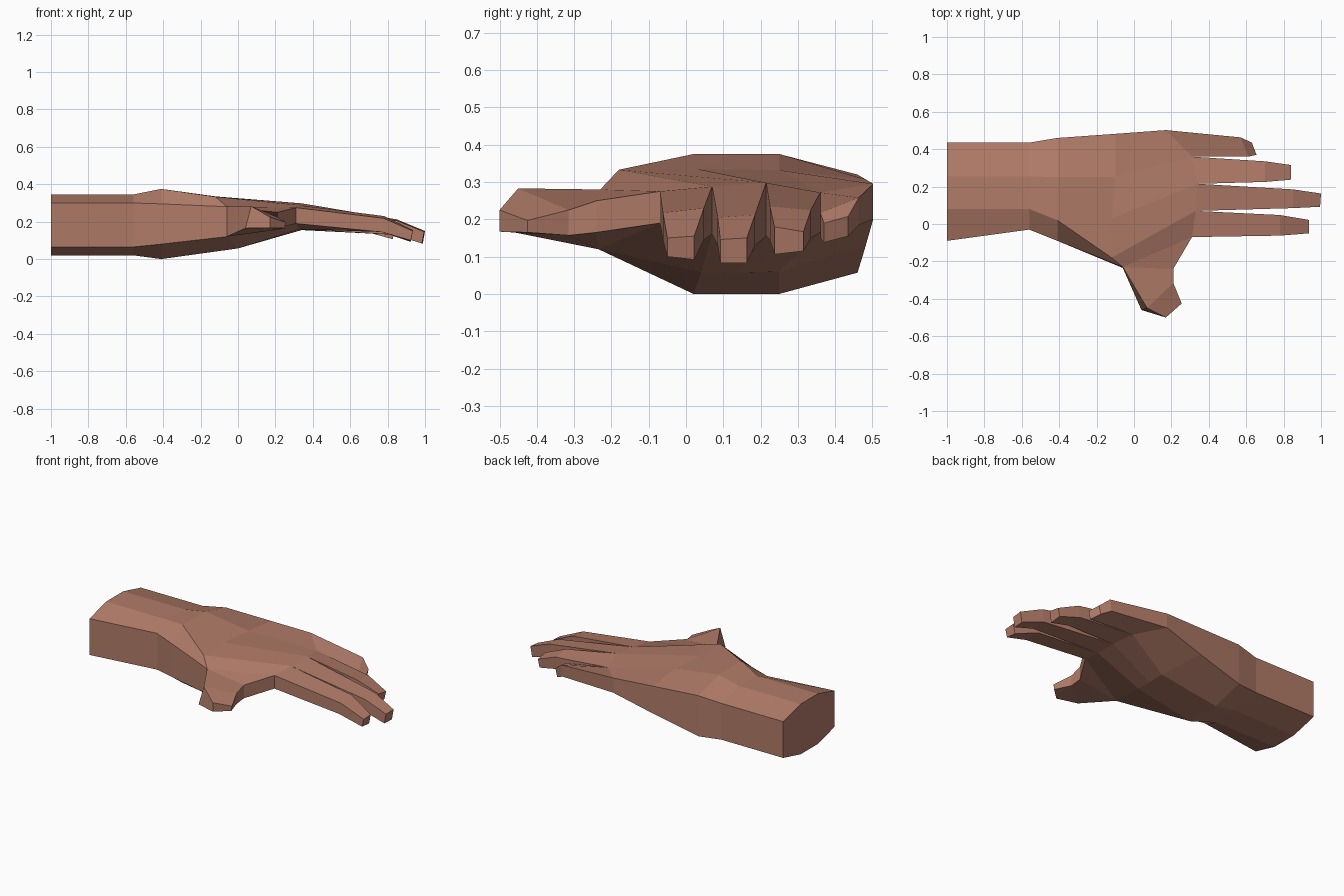
import bpy, bmesh

skin = bpy.data.materials.new("brown skin")
skin.diffuse_color = (0.44, 0.20, 0.14, 1)

bm = bmesh.new()


def points(coords):
    return [bm.verts.new(c) for c in coords]


def face(*verts):
    bm.faces.new(verts)


def bridge(a, b):
    """Join two closed loops of equal length with quads."""
    n = len(a)
    for i in range(n):
        j = (i + 1) % n
        face(a[i], a[j], b[j], b[i])


def arm_ring(x, ys, top, bottom):
    """Ten-sided section: top row front to back, bottom row back to front."""
    row = points([(x, y, z) for y, z in zip(ys, top)])
    low = points([(x, y, z) for y, z in zip(ys, bottom)])
    return row, low


def loop(ring):
    return ring[0] + ring[1][::-1]


# Forearm, wrist and heel of the hand
cuff_top = (0.30, 0.345, 0.345, 0.345, 0.30)
cuff_low = (0.065, 0.02, 0.02, 0.02, 0.065)
cuff = arm_ring(-1.0, (-0.09, 0.08, 0.165, 0.255, 0.435), cuff_top, cuff_low)
wrist = arm_ring(-0.56, (-0.03, 0.08, 0.165, 0.255, 0.435), cuff_top, cuff_low)
heel = arm_ring(-0.41, (-0.09, 0.02, 0.135, 0.25, 0.46),
                (0.295, 0.375, 0.375, 0.375, 0.32), (0.08, 0, 0, 0, 0.057))

# Middle of the palm and the knuckle row
palm = (points([(-0.06, -0.23, 0.28), (-0.12, -0.18, 0.333), (-0.12, 0.03, 0.335),
                (-0.10, 0.25, 0.332), (-0.10, 0.482, 0.307)]),
        points([(-0.06, -0.235, 0.12), (0, 0.04, 0.057), (0, 0.14, 0.057),
                (0, 0.25, 0.06), (-0.10, 0.482, 0.13)]))
knuckles = (points([(0.31, -0.07, 0.275), (0.33, 0.07, 0.288), (0.34, 0.215, 0.298),
                    (0.31, 0.36, 0.272), (0.17, 0.502, 0.295)]),
            points([(0.31, -0.07, 0.19), (0.33, 0.07, 0.16), (0.34, 0.215, 0.155),
                    (0.31, 0.36, 0.165), (0.17, 0.502, 0.20)]))
face(*loop(cuff))
bridge(loop(cuff), loop(wrist))
bridge(loop(wrist), loop(heel))
bridge(loop(heel), loop(palm))
for i in range(4):
    face(palm[0][i], palm[0][i + 1], knuckles[0][i + 1], knuckles[0][i])
    face(palm[1][i], palm[1][i + 1], knuckles[1][i + 1], knuckles[1][i])
face(palm[0][4], palm[1][4], knuckles[1][4], knuckles[0][4])

# Thumb: matching upper and lower outlines, web side first
upper = points([(0.21, -0.24, 0.25), (0.21, -0.315, 0.225), (0.255, -0.425, 0.197),
                (0.17, -0.50, 0.225), (0.07, -0.45, 0.283)])
lower = points([(0.21, -0.24, 0.165), (0.21, -0.315, 0.157), (0.25, -0.425, 0.165),
                (0.17, -0.50, 0.167), (0.04, -0.46, 0.165)])
for out, side in ((upper, 0), (lower, 1)):
    a, k = palm[side][0], knuckles[side][0]
    face(a, k, out[0])
    face(a, out[0], out[1], out[4])
    face(out[1], out[2], out[3], out[4])
top_edge = [knuckles[0][0]] + upper + [palm[0][0]]
low_edge = [knuckles[1][0]] + lower + [palm[1][0]]
for i in range(6):
    face(top_edge[i], top_edge[i + 1], low_edge[i + 1], low_edge[i])

# Fingers: per section (x front, x back, y front, y back, top front/back, low front/back)
fingers = [
    ((0.78, 0.78, -0.062, 0.048, 0.218, 0.23, 0.145, 0.145),
     (0.935, 0.935, -0.05, 0.022, 0.15, 0.155, 0.10, 0.092)),
    ((0.85, 0.85, 0.085, 0.185, 0.205, 0.212, 0.13, 0.13),
     (0.995, 1.0, 0.092, 0.163, 0.146, 0.15, 0.083, 0.083)),
    ((0.70, 0.70, 0.225, 0.335, 0.235, 0.225, 0.145, 0.15),
     (0.84, 0.84, 0.237, 0.315, 0.18, 0.167, 0.106, 0.115)),
    ((0.61, 0.57, 0.36, 0.463, 0.218, 0.258, 0.15, 0.185),
     (0.655, 0.63, 0.37, 0.435, 0.19, 0.208, 0.138, 0.155)),
]
for i, sections in enumerate(fingers):
    prev = [knuckles[0][i], knuckles[0][i + 1], knuckles[1][i + 1], knuckles[1][i]]
    for xf, xb, yf, yb, tf, tb, lf, lb in sections:
        slant = 0.012   # lower edge sits slightly back
        ring = points([(xf, yf, tf), (xb, yb, tb),
                       (xb - slant, yb, lb), (xf - slant, yf, lf)])
        bridge(prev, ring)
        prev = ring
    face(*prev)

bmesh.ops.recalc_face_normals(bm, faces=bm.faces)
mesh = bpy.data.meshes.new("hand")
bm.to_mesh(mesh)
bm.free()
mesh.materials.append(skin)
hand = bpy.data.objects.new("hand", mesh)
bpy.context.collection.objects.link(hand)
